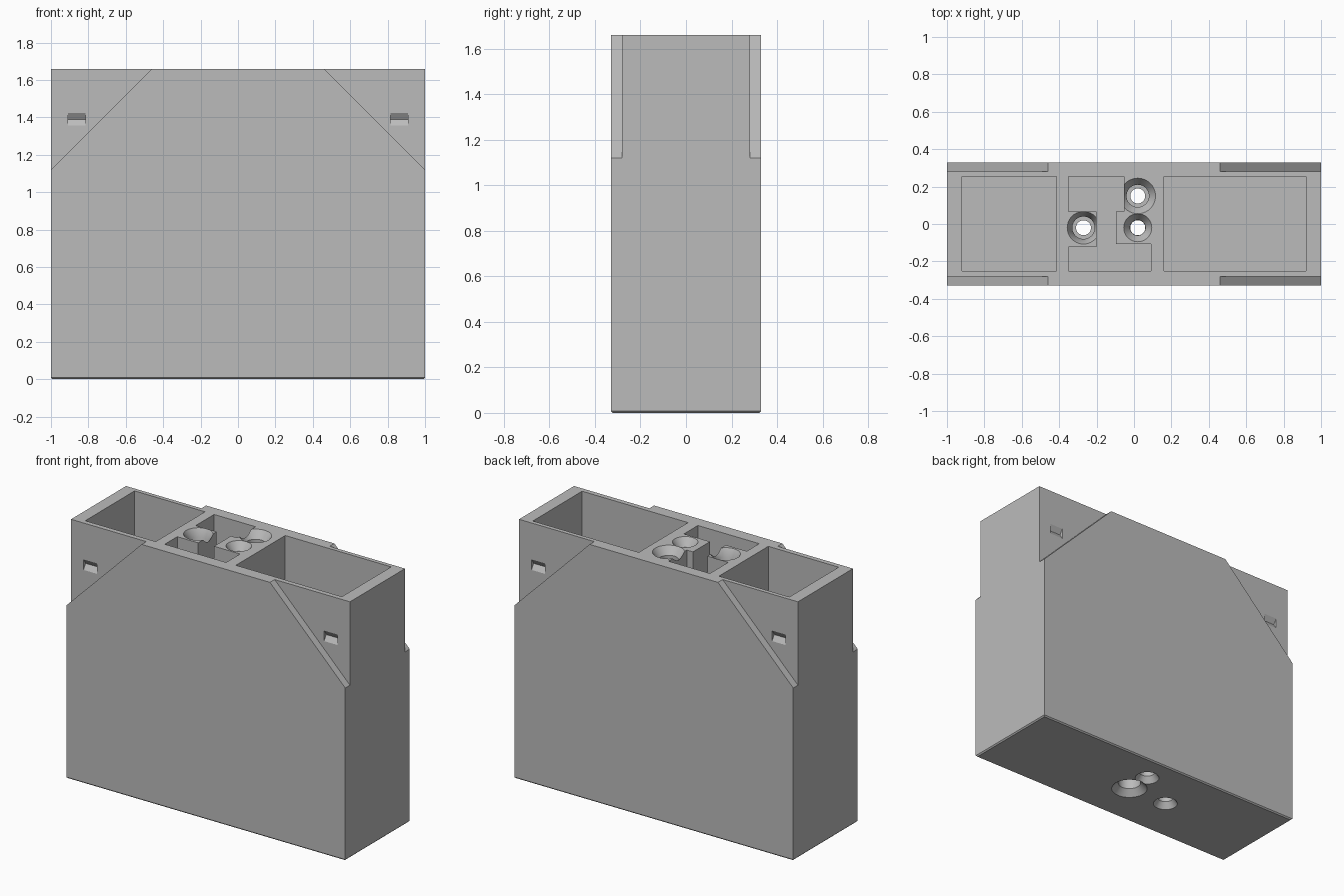
import bpy, bmesh, math

cube = bpy.data.objects.get("Cube")
if cube:
    bpy.data.objects.remove(cube, do_unlink=True)

TOP, HX, HY = 1.66, 1.0, 0.33
FLOOR = 0.1
ABOVE = TOP + 0.1


def make(name, bm):
    bmesh.ops.recalc_face_normals(bm, faces=bm.faces)
    mesh = bpy.data.meshes.new(name)
    bm.to_mesh(mesh)
    bm.free()
    ob = bpy.data.objects.new(name, mesh)
    bpy.context.collection.objects.link(ob)
    return ob


def prism(name, points, offset):
    """Closed outline of 3D points, extruded along offset."""
    bm = bmesh.new()
    face = bm.faces.new([bm.verts.new(p) for p in points])
    ext = bmesh.ops.extrude_face_region(bm, geom=[face])
    moved = [v for v in ext["geom"] if isinstance(v, bmesh.types.BMVert)]
    bmesh.ops.translate(bm, verts=moved, vec=offset)
    return make(name, bm)


def lathe(name, x, y, profile, sides=40):
    """Solid of revolution around a vertical axis from (radius, z) pairs."""
    bm = bmesh.new()
    rings = [[bm.verts.new((x + r * math.cos(2 * math.pi * i / sides),
                            y + r * math.sin(2 * math.pi * i / sides), z))
              for i in range(sides)] for r, z in profile]
    for a, b in zip(rings, rings[1:]):
        for i in range(sides):
            j = (i + 1) % sides
            bm.faces.new((a[i], a[j], b[j], b[i]))
    bm.faces.new(rings[0])
    bm.faces.new(rings[-1])
    return make(name, bm)


def cut(body, cutter):
    mod = body.modifiers.new("cut", "BOOLEAN")
    mod.operation, mod.solver, mod.object = "DIFFERENCE", "EXACT", cutter
    cutter.hide_render = True
    bpy.context.view_layer.objects.active = body
    bpy.ops.object.modifier_apply(modifier=mod.name)
    bpy.data.objects.remove(cutter, do_unlink=True)


def pocket(outline):
    return prism("pocket_cutter", [(x, y, FLOOR) for x, y in outline],
                 (0, 0, ABOVE - FLOOR))


# Block with a fine chamfer around the foot
bm = bmesh.new()
bmesh.ops.create_cube(bm, size=1)
for v in bm.verts:
    v.co = (v.co.x * 2 * HX, v.co.y * 2 * HY, (v.co.z + 0.5) * TOP)
foot = [e for e in bm.edges if all(v.co.z < 0.01 for v in e.verts)]
bmesh.ops.bevel(bm, geom=foot, offset=0.008, segments=1, affect="EDGES")
body = make("housing", bm)

# Triangular corner recesses, each with a small V-shaped latch notch
PANEL = 0.282
for sx in (-1, 1):
    for sy in (-1, 1):
        tri = [(0.36, ABOVE), (1.1, ABOVE), (1.1, 1.02)]
        cut(body, prism("corner_cutter", [(sx * x, sy * PANEL, z) for x, z in tri],
                        (0, sy * 0.2, 0)))
        notch = [(PANEL + 0.02, 1.356), (PANEL, 1.356), (PANEL - 0.022, 1.39),
                 (PANEL, 1.424), (PANEL + 0.02, 1.424)]
        cut(body, prism("notch_cutter", [(sx * 0.815, sy * y, z) for y, z in notch],
                        (sx * 0.095, 0, 0)))

# Large side pockets
for x0, x1 in ((-0.92, -0.415), (0.16, 0.92)):
    cut(body, pocket([(x0, -0.25), (x1, -0.25), (x1, 0.255), (x0, 0.255)]))

# Irregular middle pocket
cut(body, pocket([(-0.35, 0.255), (-0.35, 0.067), (-0.2, 0.067), (-0.2, -0.122),
                  (-0.35, -0.122), (-0.35, -0.25), (0.09, -0.25), (0.09, -0.107),
                  (-0.097, -0.107), (-0.097, 0.067), (-0.053, 0.067),
                  (-0.053, 0.255)]))

# Countersunk through holes: x, y, top rim, top bore, foot rim, foot bore
BORE = 0.04
for x, y, top_rim, top_bore, foot_rim, foot_bore in (
        (0.02, 0.15, 0.095, 0.06, 0.074, 0.046),
        (0.02, -0.02, 0.075, 0.041, 0.11, 0.07),
        (-0.27, -0.02, 0.087, 0.06, 0.074, 0.046)):
    cut(body, lathe("hole_cutter", x, y, [
        (foot_rim, -0.1), (foot_rim, 0), (foot_bore, 0.04), (foot_bore, 0.2),
        (BORE, 0.2), (BORE, TOP - 0.2), (top_bore, TOP - 0.2),
        (top_bore, TOP - 0.05), (top_rim, TOP), (top_rim, ABOVE)]))

# Finish
grey = bpy.data.materials.new("light_grey")
grey.use_nodes = True
colour = (0.5, 0.5, 0.5, 1)
grey.diffuse_color = colour
grey.node_tree.nodes["Principled BSDF"].inputs["Base Color"].default_value = colour
body.data.materials.clear()
body.data.materials.append(grey)
for p in body.data.polygons:
    p.material_index = 0
bpy.ops.object.select_all(action="DESELECT")
body.select_set(True)
bpy.context.view_layer.objects.active = body
bpy.ops.object.shade_smooth_by_angle(angle=math.radians(30))
